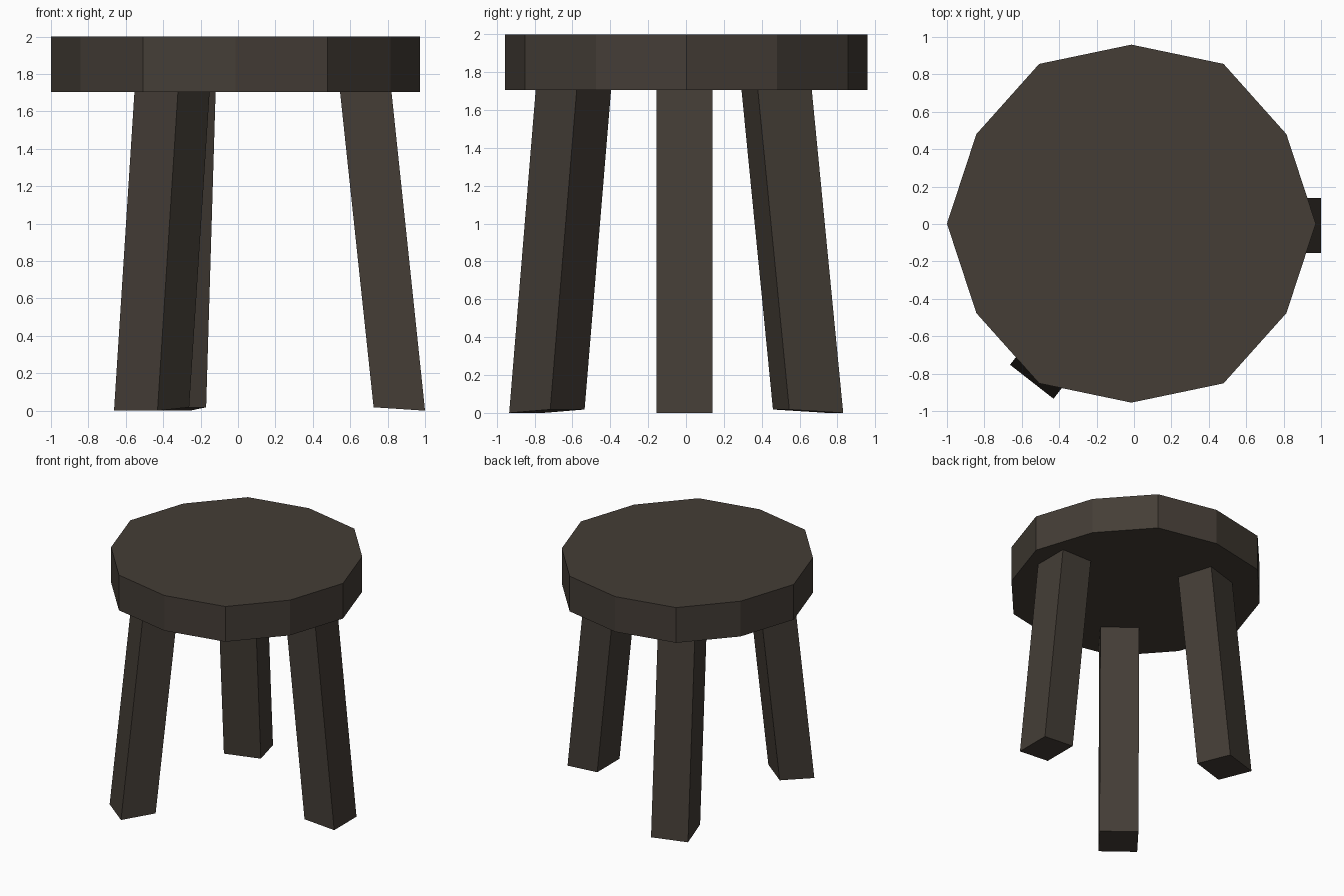
import bpy, bmesh, math
from mathutils import Vector

if "Cube" in bpy.data.objects:
    bpy.data.objects.remove(bpy.data.objects["Cube"])

wood = bpy.data.materials.new("dark brown wood")
wood.diffuse_color = (0.058, 0.047, 0.037, 1)
wood.use_nodes = True
wood.node_tree.nodes["Principled BSDF"].inputs["Base Color"].default_value = wood.diffuse_color


def prism(name, bottom, top):
    """Closed solid between two matching counter-clockwise rings."""
    bm = bmesh.new()
    lo = [bm.verts.new(p) for p in bottom]
    hi = [bm.verts.new(p) for p in top]
    bm.faces.new(lo[::-1])
    bm.faces.new(hi)
    n = len(lo)
    for i in range(n):
        j = (i + 1) % n
        bm.faces.new((lo[i], lo[j], hi[j], hi[i]))
    bmesh.ops.recalc_face_normals(bm, faces=bm.faces[:])
    mesh = bpy.data.meshes.new(name)
    bm.to_mesh(mesh)
    bm.free()
    mesh.materials.append(wood)
    bpy.context.collection.objects.link(bpy.data.objects.new(name, mesh))


# Seat: thick twelve-sided disc, every second corner slightly pulled in
def seat_ring(z):
    ring = []
    for i in range(12):
        a, r = math.radians(30 * i), (0.986, 0.957)[i % 2]
        ring.append((-0.014 + r * math.cos(a), 0.002 + r * math.sin(a), z))
    return ring


prism("seat", seat_ring(1.705), seat_ring(2.0))


# Legs: square posts splayed outwards, foot slightly higher on the inner edge
def leg(name, centre, angle, depth, width, lean):
    a = math.radians(angle)
    out = Vector((math.cos(a), math.sin(a), 0))
    side = Vector((-math.sin(a), math.cos(a), 0))
    bottom, top = [], []
    for o, s in ((-1, -1), (1, -1), (1, 1), (-1, 1)):
        p = Vector((*centre, 0)) + out * o * depth / 2 + side * s * width / 2
        bottom.append(p + Vector((0, 0, 0.018 if o < 0 else 0.0)))
        top.append(p - out * lean + Vector((0, 0, 1.71)))
    prism(name, bottom, top)


leg("right_leg", (0.8625, -0.0075), 0, 0.275, 0.295, 0.18)
leg("front_left_leg", (-0.462, -0.735), 232, 0.275, 0.295, 0.178)
leg("back_left_leg", (-0.355, 0.645), 107, 0.298, 0.295, 0.174)
